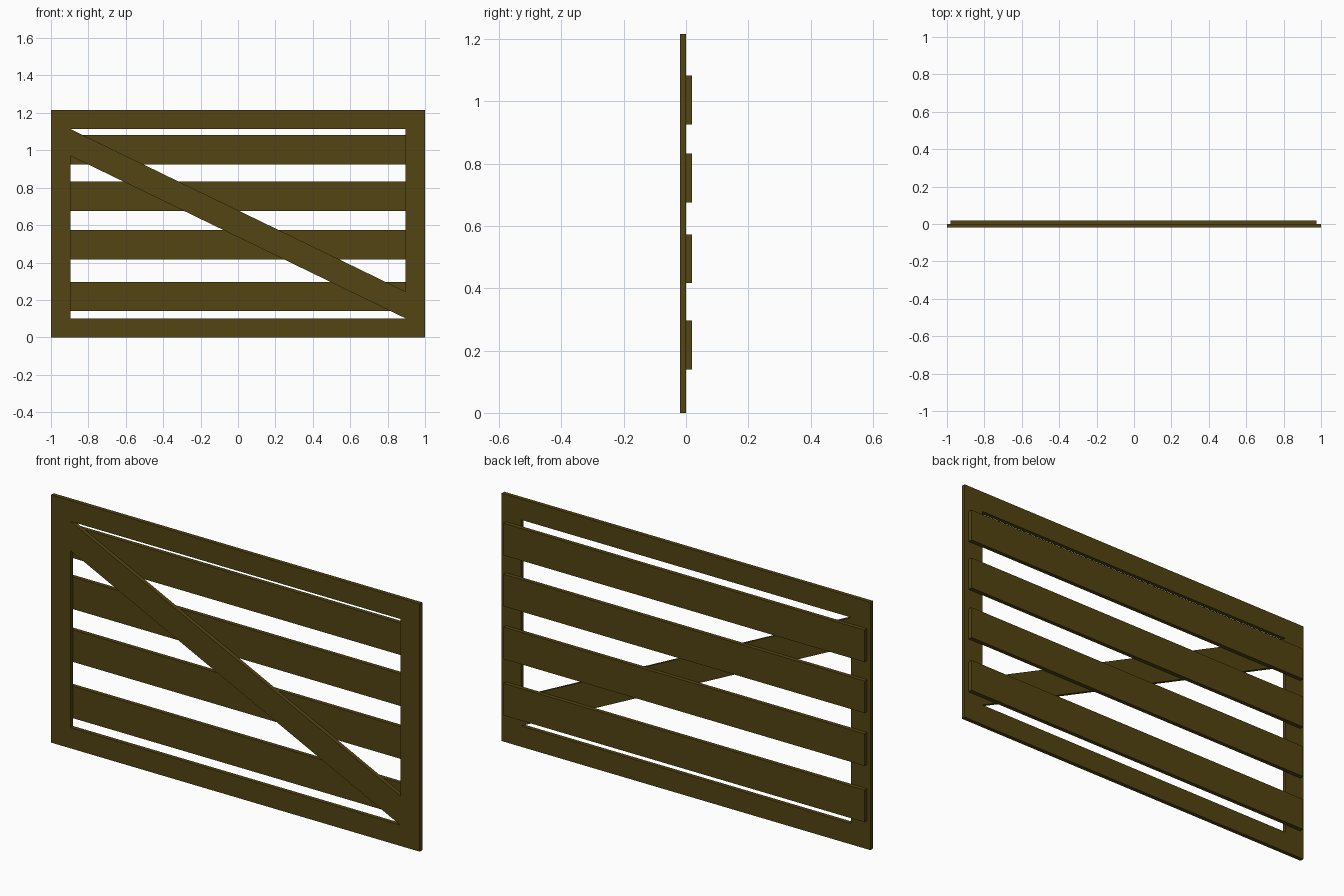
import bpy, bmesh

if "Cube" in bpy.data.objects:
    bpy.data.objects.remove(bpy.data.objects["Cube"])

wood = bpy.data.materials.new("dark_wood")
wood.diffuse_color = (0.085, 0.058, 0.006, 1)
wood.use_nodes = True
wood.node_tree.nodes["Principled BSDF"].inputs["Base Color"].default_value = wood.diffuse_color

W, H, T = 1.0, 1.215, 0.02        # half width, height, board thickness
IX, IZ0, IZ1 = 0.895, 0.102, 1.113  # frame opening


def finish(name, bm):
    bmesh.ops.recalc_face_normals(bm, faces=bm.faces)
    me = bpy.data.meshes.new(name)
    bm.to_mesh(me)
    bm.free()
    me.materials.append(wood)
    ob = bpy.data.objects.new(name, me)
    bpy.context.collection.objects.link(ob)
    return ob


def rect(x0, x1, z0, z1):
    return [(x0, z0), (x1, z0), (x1, z1), (x0, z1)]


def board(name, outline, y0, y1):
    """Extrude an xz outline from y0 to y1."""
    bm = bmesh.new()
    face = bm.faces.new([bm.verts.new((x, y0, z)) for x, z in outline])
    geom = bmesh.ops.extrude_face_region(bm, geom=[face], use_keep_orig=True)["geom"]
    verts = [g for g in geom if isinstance(g, bmesh.types.BMVert)]
    bmesh.ops.translate(bm, verts=verts, vec=(0, y1 - y0, 0))
    return finish(name, bm)


# Outer frame: one flat ring with mitred corners
bm = bmesh.new()
loops = [[bm.verts.new((x, y, z)) for x, z in rect(*r)]
         for r, y in (((-W, W, 0, H), -T), ((-W, W, 0, H), 0),
                      ((-IX, IX, IZ0, IZ1), 0), ((-IX, IX, IZ0, IZ1), -T))]
for a, b in zip(loops, loops[1:] + loops[:1]):
    for i in range(4):
        j = (i + 1) % 4
        bm.faces.new((a[i], a[j], b[j], b[i]))
finish("gate_frame", bm)

# Diagonal brace, flush with the frame
board("diagonal_brace",
      [(-IX, 0.97), (IX, IZ0), (IX, 0.245), (-IX, IZ1)], -T, 0)

# Horizontal slats fixed to the back
for i, z in enumerate((0.14, 0.416, 0.675, 0.925)):
    board(f"slat_{i + 1}", rect(-0.982, 0.976, z, z + 0.157), 0, T)
